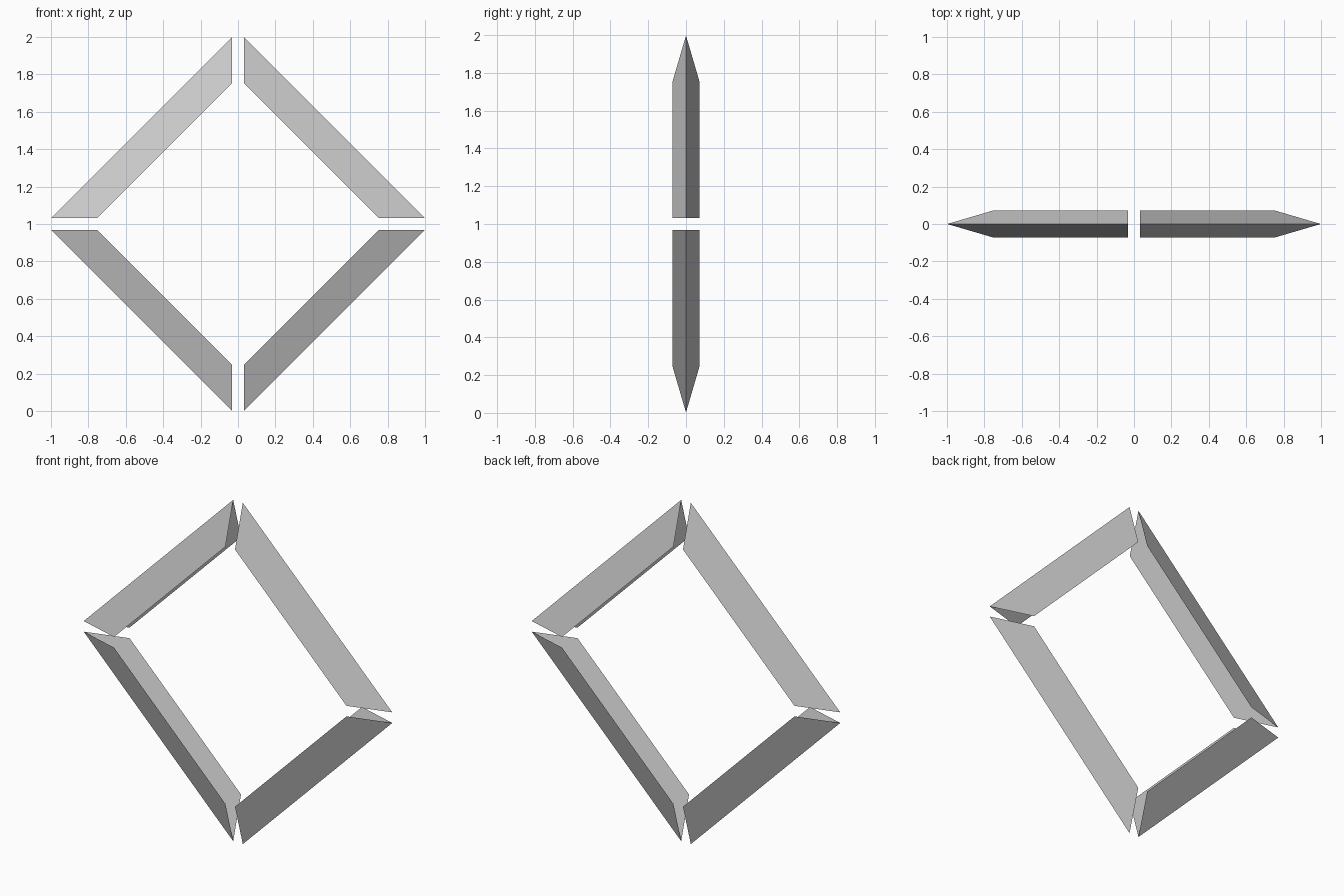
import bpy
import bmesh

cube = bpy.data.objects.get("Cube")
if cube:
    bpy.data.objects.remove(cube, do_unlink=True)

TIP = 0.998      # reach of the outer ridge from the centre
INNER = 0.752    # reach of the inner rims
GAP = 0.031      # half the gap between neighbouring bars
HALF = 0.072     # half the depth at the inner rims
MID = 1.0        # height of the centre

grey = bpy.data.materials.new("light_grey")
grey.use_nodes = True
colour = (0.6, 0.6, 0.6, 1)
grey.diffuse_color = colour
grey.node_tree.nodes["Principled BSDF"].inputs["Base Color"].default_value = colour


def frame_bar(name, sx, sz):
    """Open V-shaped bar: two sloped sheets meeting at the outer ridge."""
    bm = bmesh.new()

    def edge(reach, y):
        return [bm.verts.new((sx * GAP, y, MID + sz * reach)),
                bm.verts.new((sx * reach, y, MID + sz * GAP))]

    ridge = edge(TIP, 0)
    for side in (-1, 1):
        rim = edge(INNER, side * HALF)
        face = bm.faces.new((ridge[0], ridge[1], rim[1], rim[0]))
        face.normal_update()
        # Turn each sheet outwards
        if face.normal.y * side < 0:
            face.normal_flip()
    mesh = bpy.data.meshes.new(name)
    bm.to_mesh(mesh)
    bm.free()
    mesh.materials.append(grey)
    bpy.context.collection.objects.link(bpy.data.objects.new(name, mesh))


# Four bars form the diamond frame
for side_name, sx in (("left", 1), ("right", -1)):
    for level, sz in (("upper", 1), ("lower", -1)):
        frame_bar(f"{level}_{side_name}_bar", sx, sz)
